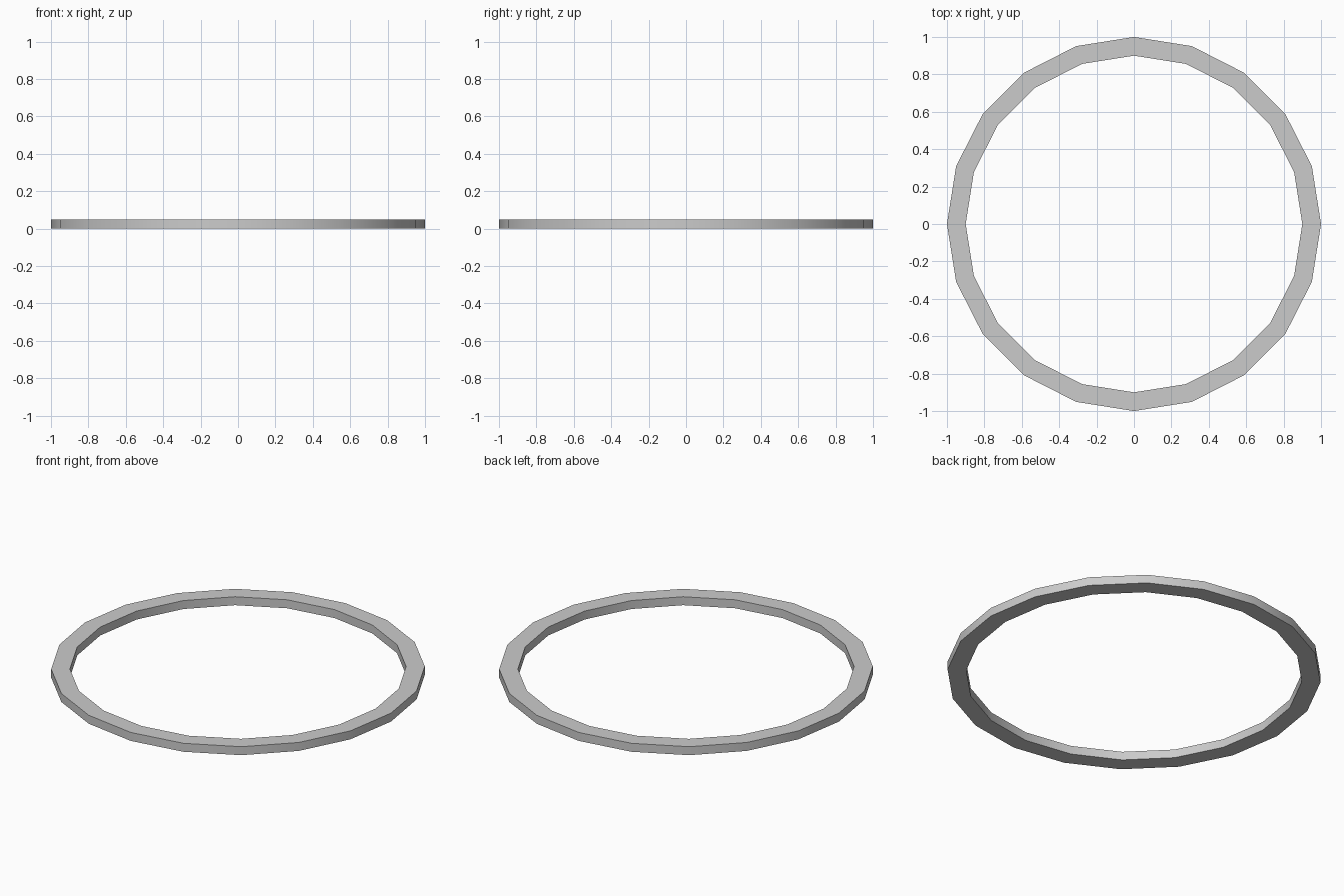
import bpy
import bmesh
from math import cos, sin, tau, radians

if "Cube" in bpy.data.objects:
    bpy.data.objects.remove(bpy.data.objects["Cube"])

SIDES, OUTER, INNER, HEIGHT = 20, 1.0, 0.9, 0.05

# Ring: rectangular section swept round 20 sides
bm = bmesh.new()
section = [(INNER, 0), (OUTER, 0), (OUTER, HEIGHT), (INNER, HEIGHT)]
rings = [[bm.verts.new((r * cos(tau * i / SIDES), r * sin(tau * i / SIDES), z))
          for r, z in section] for i in range(SIDES)]
for i in range(SIDES):
    a, b = rings[i], rings[(i + 1) % SIDES]
    for j in range(4):
        k = (j + 1) % 4
        bm.faces.new((a[j], b[j], b[k], a[k]))
bmesh.ops.recalc_face_normals(bm, faces=bm.faces)

mesh = bpy.data.meshes.new("ring")
bm.to_mesh(mesh)
bm.free()
ring = bpy.data.objects.new("ring", mesh)
bpy.context.collection.objects.link(ring)

# Smooth walls, sharp rims
bpy.context.view_layer.objects.active = ring
ring.select_set(True)
bpy.ops.object.shade_smooth_by_angle(angle=radians(30))
